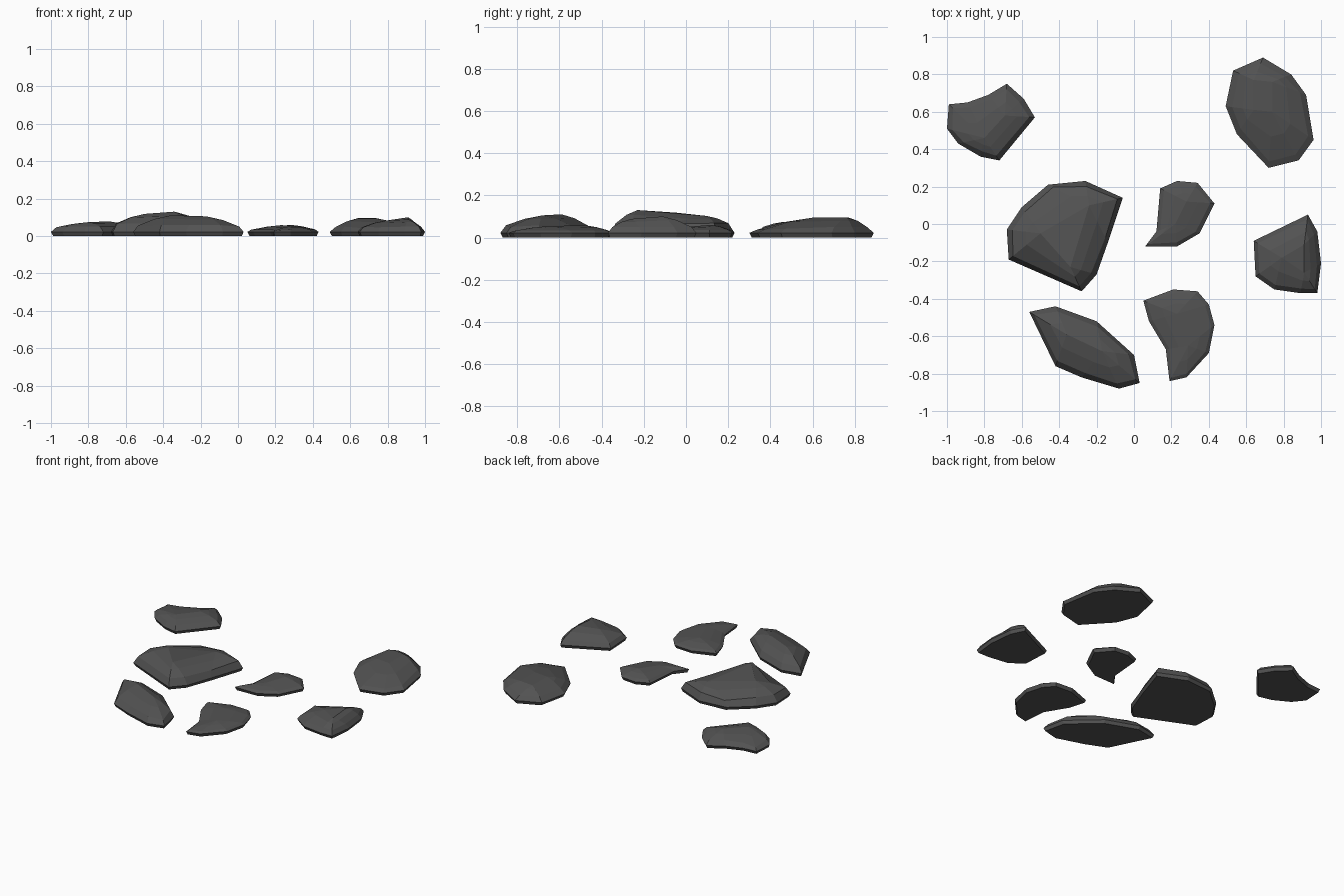
import bpy, bmesh
from mathutils import Vector

if "Cube" in bpy.data.objects:
    bpy.data.objects.remove(bpy.data.objects["Cube"])

stone = bpy.data.materials.new("dark grey stone")
stone.diffuse_color = (0.085, 0.085, 0.085, 1)
stone.use_nodes = True
stone.node_tree.nodes["Principled BSDF"].inputs["Base Color"].default_value = stone.diffuse_color


def rock(name, outline, ridge, shoulder, inset):
    """Flat-bottomed stone: footprint lofted through a rim and shoulder to a crest."""
    pts = [Vector((x, y, 0)) for x, y in outline]
    tops = [Vector(p) for p in ridge]
    near = [min(tops, key=lambda q: (q.xy - p.xy).length) for p in pts]
    dist = [(q.xy - p.xy).length for p, q in zip(pts, near)]
    mean = sum(dist) / len(dist)

    rings = [[] for _ in range(5)]
    for p, q, d in zip(pts, near, dist):
        def at(t, z):
            v = p.lerp(q, t)
            return Vector((v.x, v.y, z))
        sh = max(0.028, shoulder * min(1, 1.15 * mean / d))   # far tips stay thin
        t = min(inset / d, 0.4)
        rings[0].append(at(0.012 / d, 0))
        rings[1].append(at(0, 0.022))
        rings[2].append(at(t, sh))
        rings[3].append(at(t + (1 - t) * 0.5, sh + (q.z - sh) * 0.64))
        rings[4].append(q)

    bm = bmesh.new()
    vs = [[bm.verts.new(c) for c in r] for r in rings]
    n = len(pts)
    bm.faces.new(vs[0])
    for a, b in zip(vs, vs[1:]):
        for i in range(n):
            j = (i + 1) % n
            bm.faces.new((a[i], a[j], b[j], b[i]))
    bmesh.ops.remove_doubles(bm, verts=bm.verts, dist=0.0005)
    bmesh.ops.holes_fill(bm, edges=[e for e in bm.edges if e.is_boundary], sides=0)
    bmesh.ops.recalc_face_normals(bm, faces=bm.faces)
    me = bpy.data.meshes.new(name)
    bm.to_mesh(me)
    bm.free()
    me.materials.append(stone)
    bpy.context.collection.objects.link(bpy.data.objects.new(name, me))


rock("back_left_rock",
     [(-.99, .64), (-.89, .65), (-.78, .69), (-.68, .75), (-.59, .67),
      (-.53, .57), (-.72, .34), (-.82, .36), (-.94, .43), (-1, .51)],
     [(-.8, .46, .074), (-.69, .58, .078)], .05, .03)

rock("back_right_rock",
     [(.53, .82), (.69, .89), (.84, .80), (.92, .69), (.96, .45),
      (.88, .34), (.72, .30), (.55, .48), (.49, .63)],
     [(.64, .77, .095), (.64, .61, .094), (.74, .6, .094), (.74, .76, .095)], .05, .035)

rock("large_rock",
     [(-.46, .21), (-.26, .23), (-.06, .14), (-.14, -.10), (-.20, -.27),
      (-.28, -.36), (-.67, -.19), (-.68, -.03), (-.60, .09)],
     [(-.34, -.23, .13), (-.50, -.05, .118), (-.24, .10, .102)], .068, .03)

rock("front_left_rock",
     [(-.56, -.47), (-.42, -.44), (-.20, -.52), (0, -.70), (.03, -.85),
      (-.08, -.88), (-.28, -.82), (-.42, -.76)],
     [(-.36, -.59, .11), (-.17, -.68, .105)], .058, .03)

rock("front_right_rock",
     [(.05, -.41), (.21, -.35), (.34, -.36), (.40, -.43), (.43, -.54),
      (.40, -.69), (.28, -.82), (.19, -.84), (.17, -.67), (.08, -.52)],
     [(.23, -.48, .058), (.29, -.65, .054)], .034, .02)

rock("small_middle_rock",
     [(.14, .19), (.23, .23), (.34, .22), (.43, .11), (.35, -.05),
      (.23, -.12), (.06, -.12), (.12, -.04)],
     [(.22, 0, .05), (.28, .12, .06)], .036, .022)

rock("right_rock",
     [(.64, -.09), (.93, .05), (.98, -.04), (1, -.21), (.98, -.37),
      (.89, -.37), (.75, -.35), (.65, -.28)],
     [(.79, -.18, .082), (.91, -.11, .1), (.91, -.26, .088)], .05, .025)
